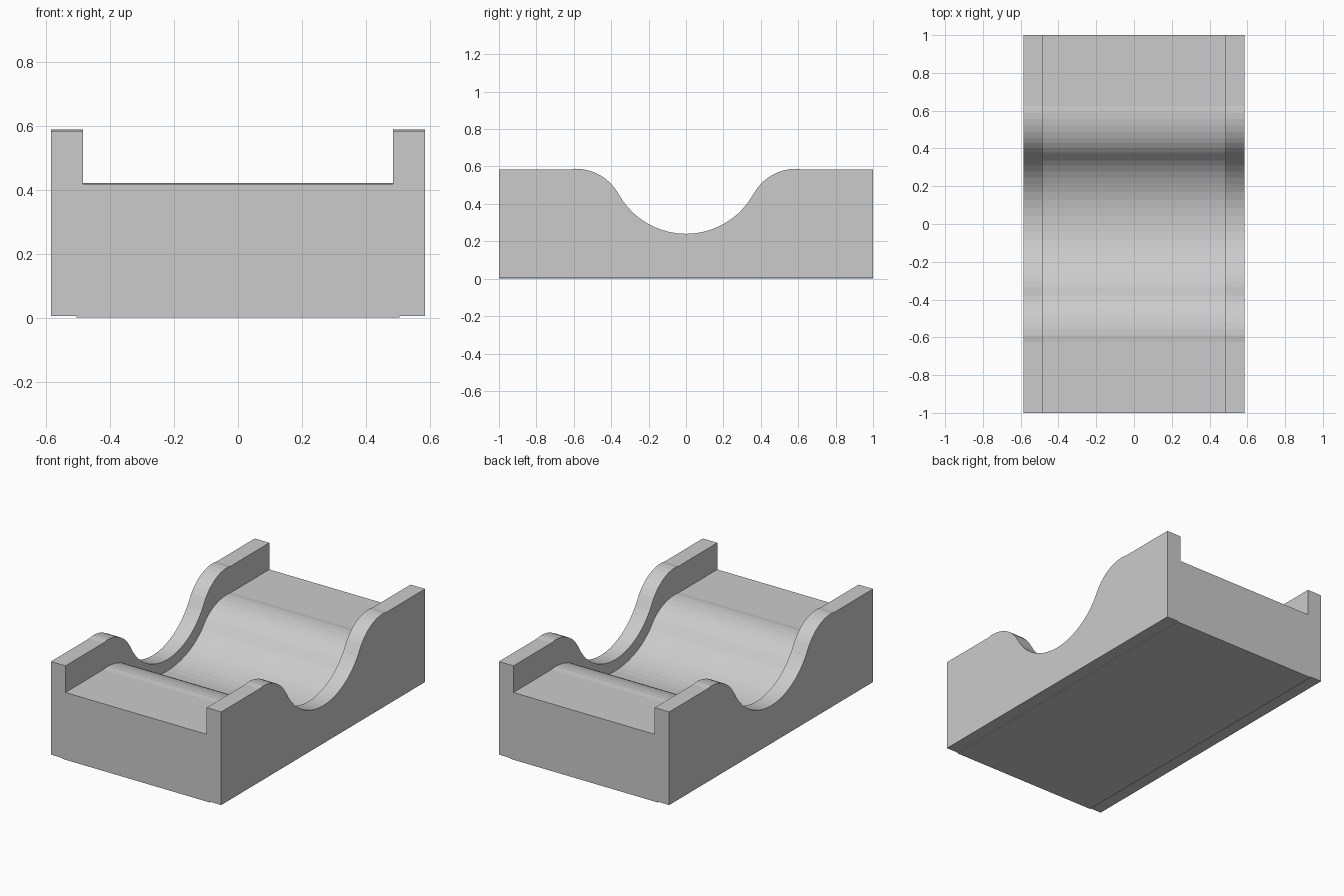
import bpy, bmesh
from math import sin, cos, atan, radians

if "Cube" in bpy.data.objects:
    bpy.data.objects.remove(bpy.data.objects["Cube"])

HALF_LEN = 1.0
WALL_BOTTOM, WALL_FLAT, CREST, DIP = 0.005, 0.583, 0.588, 0.24
CREST_Y = 0.59


def half_curve():
    """Top line from the middle of the dip out to the end: two tangent arcs, then a flat."""
    rise = CREST - DIP
    theta = 2 * atan(rise / CREST_Y)
    total = CREST_Y / sin(theta)
    r_low = total * 0.61
    r_high = total - r_low
    pts = []
    for i in range(11):                      # hollow arc
        a = theta * i / 10
        pts.append((r_low * sin(a), DIP + r_low * (1 - cos(a))))
    for i in range(7, -1, -1):               # rounded crest
        a = theta * i / 8
        pts.append((CREST_Y - r_high * sin(a), CREST - r_high * (1 - cos(a))))
    pts += [(0.625, WALL_FLAT), (HALF_LEN, WALL_FLAT)]
    return pts


def outline(z_base, z_scale):
    """Closed side outline in y, z, mirrored front to back."""
    half = [(y, z_base + (z - WALL_BOTTOM) * z_scale) for y, z in half_curve()]
    top = [(-y, z) for y, z in reversed(half[1:])] + half
    return [(HALF_LEN, z_base), (-HALF_LEN, z_base)] + top


def extrude_outline(name, pts, x0, x1):
    bm = bmesh.new()
    face = bm.faces.new([bm.verts.new((x0, y, z)) for y, z in pts])
    res = bmesh.ops.extrude_face_region(bm, geom=[face])
    moved = [v for v in res["geom"] if isinstance(v, bmesh.types.BMVert)]
    bmesh.ops.translate(bm, verts=moved, vec=(x1 - x0, 0, 0))
    bmesh.ops.recalc_face_normals(bm, faces=bm.faces[:])
    mesh = bpy.data.meshes.new(name)
    bm.to_mesh(mesh)
    bm.free()
    obj = bpy.data.objects.new(name, mesh)
    bpy.context.collection.objects.link(obj)
    return obj


# Lower bed: same curve squashed in height, tucked slightly into the walls
bed_scale = 0.421 / (CREST - WALL_BOTTOM)
extrude_outline("bed", outline(0.0, bed_scale), -0.505, 0.505)

# Side walls
for side, name in ((-1, "left_wall"), (1, "right_wall")):
    extrude_outline(name, outline(WALL_BOTTOM, 1.0), side * 0.485, side * 0.585)
